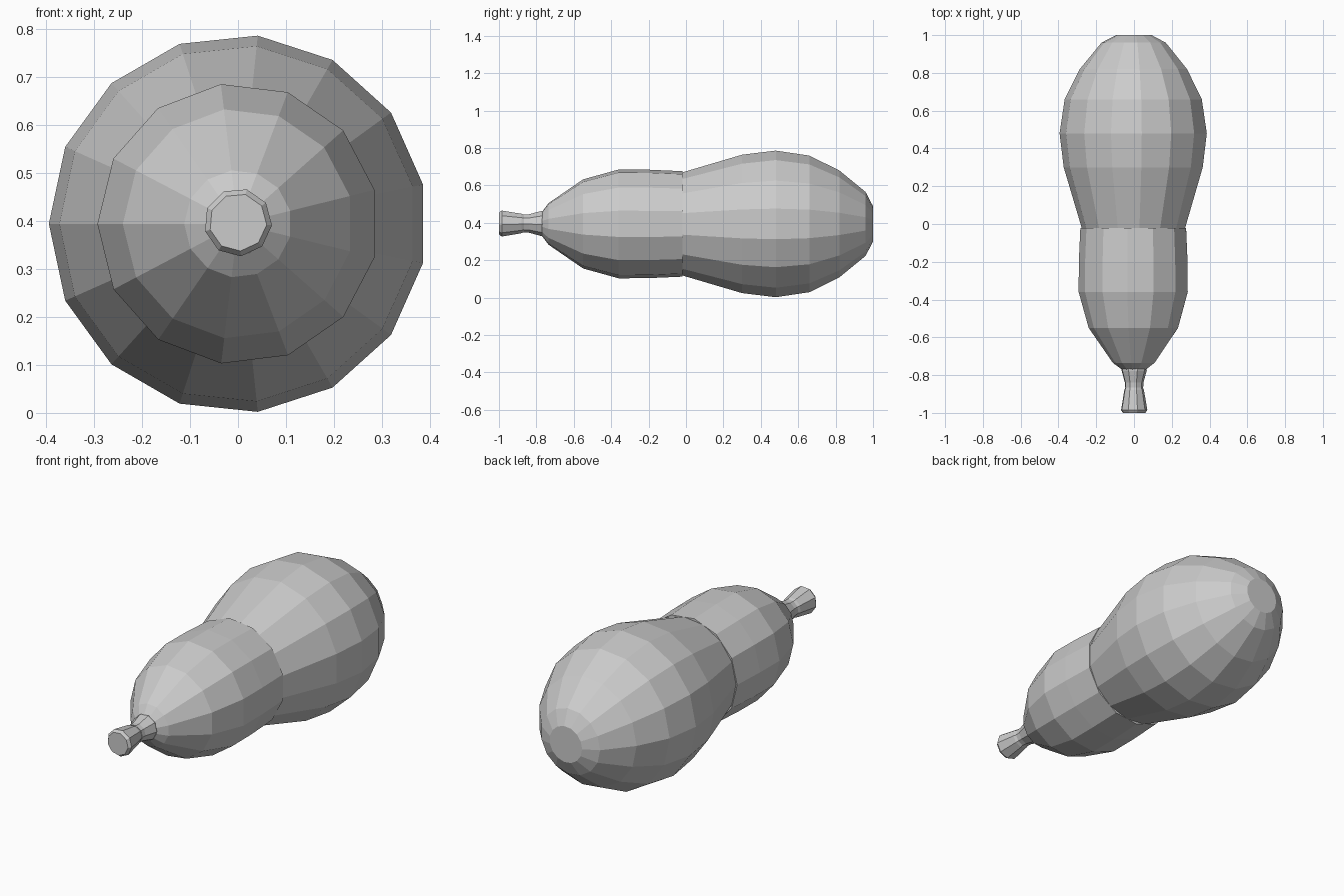
import bpy, bmesh
from math import sin, cos, radians, tau

if "Cube" in bpy.data.objects:
    bpy.data.objects.remove(bpy.data.objects["Cube"])


def lathe(name, profile, sides, start_deg, centre_z, cap_first=False, cap_last=False):
    """Flat-faced body turned around the y axis; profile is (y, radius)."""
    bm = bmesh.new()
    a0 = radians(start_deg)
    rings = []
    for y, r in profile:
        rings.append([bm.verts.new((r * cos(a0 + tau * i / sides), y,
                                    centre_z + r * sin(a0 + tau * i / sides)))
                      for i in range(sides)])
    for a, b in zip(rings, rings[1:]):
        for i in range(sides):
            j = (i + 1) % sides
            bm.faces.new((a[i], a[j], b[j], b[i]))
    if cap_first:
        bm.faces.new(rings[0])
    if cap_last:
        bm.faces.new(rings[-1])
    bmesh.ops.recalc_face_normals(bm, faces=bm.faces)
    mesh = bpy.data.meshes.new(name)
    bm.to_mesh(mesh)
    bm.free()
    obj = bpy.data.objects.new(name, mesh)
    bpy.context.collection.objects.link(obj)
    return obj


# Wide rear half of the gourd
lathe("rear_body",
      [(-0.02, 0.277), (0.30, 0.372), (0.48, 0.394), (0.66, 0.367),
       (0.82, 0.287), (0.96, 0.172), (1.0, 0.095)],
      15, 84, 0.394, cap_first=True, cap_last=True)

# Narrower front half
lathe("front_body",
      [(-0.77, 0.065), (-0.735, 0.112), (-0.55, 0.24), (-0.36, 0.293),
       (-0.20, 0.292), (-0.02, 0.284)],
      13, 97, 0.394, cap_first=True, cap_last=True)

# Stem: pinched base and flared tip
lathe("stem_base", [(-0.865, 0.049), (-0.84, 0.05), (-0.775, 0.068), (-0.765, 0.066)],
      9, 75, 0.397, True, True)
lathe("stem_tip", [(-1.0, 0.060), (-0.985, 0.071), (-0.88, 0.053), (-0.865, 0.047)],
      9, 75, 0.397, True, True)
